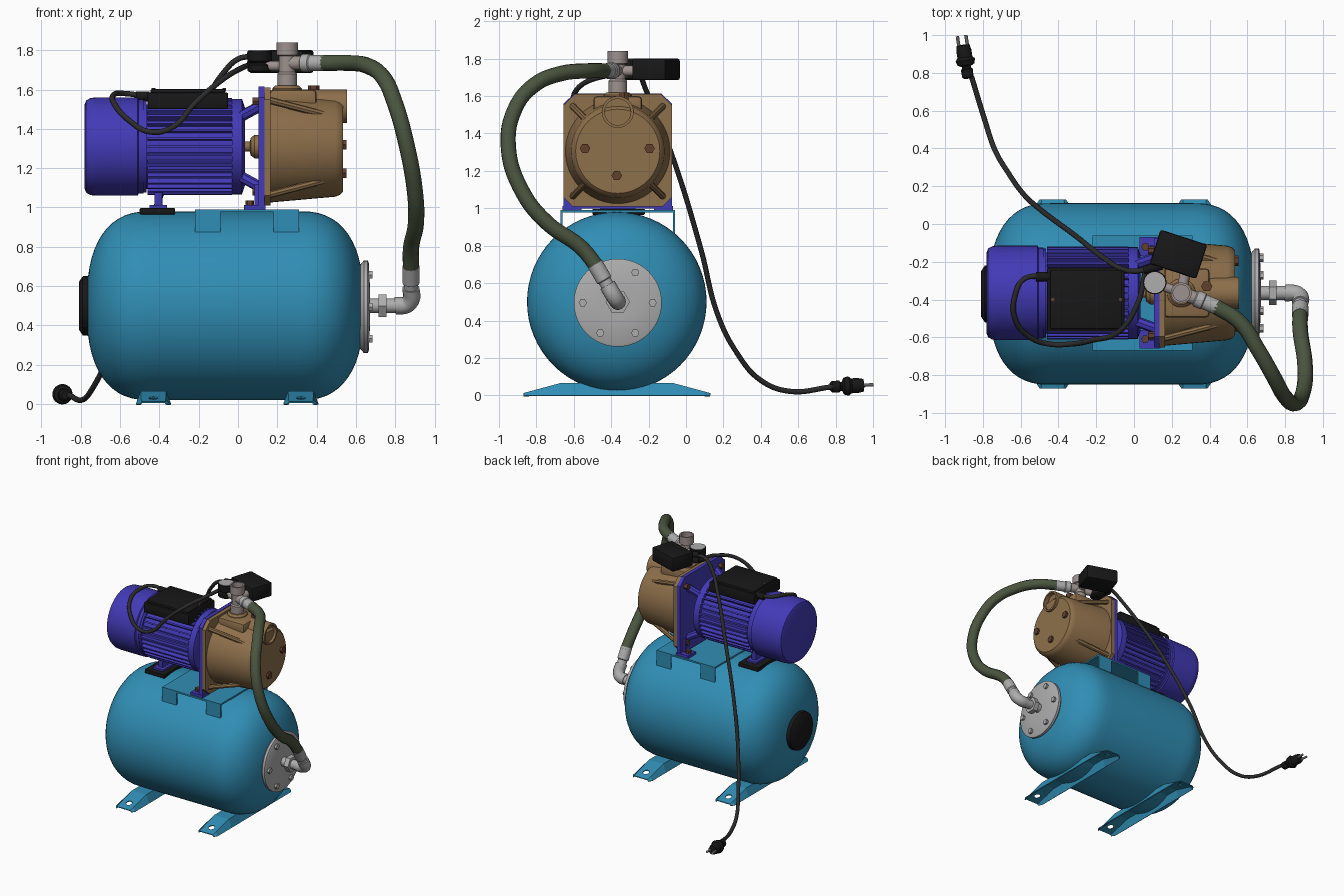
import bpy, bmesh, math
from mathutils import Vector, Matrix

if "Cube" in bpy.data.objects:
    bpy.data.objects.remove(bpy.data.objects["Cube"])

def mat(name, r, g, b):
    m = bpy.data.materials.new(name)
    m.diffuse_color = (r, g, b, 1)
    m.use_nodes = True
    m.node_tree.nodes["Principled BSDF"].inputs["Base Color"].default_value = m.diffuse_color
    return m

TEAL = mat("teal_paint", 0.03, 0.27, 0.46)
BLUE = mat("blue_paint", 0.055, 0.042, 0.47)
BRONZE = mat("bronze", 0.27, 0.16, 0.07)
RUST = mat("bolt_bronze", 0.12, 0.05, 0.025)
BLACK = mat("black_plastic", 0.009, 0.009, 0.009)
RUBBER = mat("cable_rubber", 0.025, 0.025, 0.025)
GREEN = mat("hose_green", 0.07, 0.09, 0.05)
STEEL = mat("steel", 0.42, 0.42, 0.42)
NICKEL = mat("nickel", 0.34, 0.29, 0.28)
CY = -0.365                       # shared centre line of tank, motor and pump

def finish(name, bm, m, smooth=True):
    bmesh.ops.recalc_face_normals(bm, faces=bm.faces)
    me = bpy.data.meshes.new(name)
    bm.to_mesh(me)
    bm.free()
    ob = bpy.data.objects.new(name, me)
    bpy.context.collection.objects.link(ob)
    me.materials.append(m)
    activate(ob)
    if smooth:
        bpy.ops.object.shade_smooth_by_angle(angle=math.radians(35))
    return ob

def activate(ob):
    bpy.ops.object.select_all(action='DESELECT')
    ob.select_set(True)
    bpy.context.view_layer.objects.active = ob

def lathe(name, origin, direction, profile, m, segs=32):
    """Revolve (height, radius) pairs around an axis; both ends are capped."""
    bm = bmesh.new()
    q, o = Vector(direction).to_track_quat('Z', 'Y'), Vector(origin)
    rings = [[bm.verts.new(o + q @ Vector((r * math.cos(2 * math.pi * i / segs),
              r * math.sin(2 * math.pi * i / segs), h))) for i in range(segs)] for h, r in profile]
    for a, b in zip(rings, rings[1:]):
        for i in range(segs):
            j = (i + 1) % segs
            bm.faces.new((a[i], a[j], b[j], b[i]))
    bm.faces.new(rings[0])
    bm.faces.new(rings[-1])
    return finish(name, bm, m)

def rod(name, p, q, r, m, segs=24):
    d = Vector(q) - Vector(p)
    return lathe(name, p, d, [(0, r), (d.length, r)], m, segs)

def box(name, lo, hi, m, bevel=0.0, rot=0.0):
    bm = bmesh.new()
    lo, hi = Vector(lo), Vector(hi)
    mx = Matrix.Translation((lo + hi) / 2) @ Matrix.Rotation(rot, 4, 'Z') @ Matrix.Diagonal((*(hi - lo), 1))
    bmesh.ops.create_cube(bm, size=1, matrix=mx)
    if bevel:
        bmesh.ops.bevel(bm, geom=bm.edges[:], offset=bevel, segments=2, affect='EDGES', profile=0.5)
    return finish(name, bm, m)

def prism(name, pts, x0, x1, m):
    """Extrude a (y, z) outline along x."""
    bm = bmesh.new()
    f = bm.faces.new([bm.verts.new((x0, y, z)) for y, z in pts])
    r = bmesh.ops.extrude_face_region(bm, geom=[f])
    bmesh.ops.translate(bm, vec=(x1 - x0, 0, 0), verts=[v for v in r['geom'] if isinstance(v, bmesh.types.BMVert)])
    return finish(name, bm, m)

def tube(name, pts, r, m):
    cu = bpy.data.curves.new(name, 'CURVE')
    cu.dimensions, cu.bevel_depth, cu.bevel_resolution = '3D', r, 4
    cu.resolution_u, cu.use_fill_caps = 8, True
    sp = cu.splines.new('BEZIER')
    sp.bezier_points.add(len(pts) - 1)
    for bp, p in zip(sp.bezier_points, pts):
        bp.co, bp.handle_left_type, bp.handle_right_type = p, 'AUTO', 'AUTO'
    ob = bpy.data.objects.new(name, cu)
    bpy.context.collection.objects.link(ob)
    cu.materials.append(m)
    activate(ob)
    bpy.ops.object.convert(target='MESH')
    bpy.ops.object.shade_smooth_by_angle(angle=math.radians(50))

# Pressure tank with domed ends
dome = [(0.33 * math.cos(t) ** 0.8, 0.48 * math.sin(t) ** 0.8 + 0.001)
        for t in [math.pi / 2 * i / 14 for i in range(14)]] + [(0, 0.48)]
tank = [(-0.375 - d, r) for d, r in dome] + [(0.375 + d, r) for d, r in reversed(dome)]
lathe("tank", (-0.065, -0.37, 0.5), (1, 0, 0), tank, TEAL, 64)
lathe("tank_rear_cap", (-0.74, -0.37, 0.5), (-1, 0, 0), [(0, 0.155), (0.05, 0.15), (0.07, 0.12)], BLACK)
lathe("tank_flange", (0.61, CY, 0.495), (1, 0, 0), [(0, 0.2), (0.03, 0.235), (0.05, 0.235), (0.055, 0.225), (0.062, 0.09)], STEEL, 48)
for i in range(6):
    a = i * math.pi / 3
    y, z = CY + 0.187 * math.cos(a), 0.495 + 0.187 * math.sin(a)
    rod(f"flange_bolt_{i}", (0.655, y, z), (0.685, y, z), 0.022, STEEL, 6)

# Folded sheet feet with bolt holes
for n, x in (("left", -0.43), ("right", 0.32)):
    bm = bmesh.new()
    rows = []
    for y, z, w in ((-0.5, 0.012, 0.06), (-0.47, 0.02, 0.062), (-0.3, 0.066, 0.065),
                    (0.3, 0.066, 0.065), (0.47, 0.02, 0.062), (0.5, 0.012, 0.06)):
        b = 0.07 if abs(y) == 0.5 else 0.09
        rows.append([bm.verts.new((x + dx, y - 0.37, h)) for dx, h in ((-b, 0), (-w, z), (w, z), (b, 0))])
    for a, b in zip(rows, rows[1:]):
        for i in range(3):
            bm.faces.new((a[i], a[i + 1], b[i + 1], b[i]))
    foot = finish(f"tank_foot_{n}", bm, TEAL, False)
    foot.modifiers.new("sheet", 'SOLIDIFY').thickness = 0.008
    for y in (-0.8, 0.06):
        hole = rod("hole_cutter", (x, y, -0.1), (x, y, 0.2), 0.024, TEAL)
        hole.hide_render = True
        md = foot.modifiers.new("hole", 'BOOLEAN')
        md.operation, md.object = 'DIFFERENCE', hole
        activate(foot)
        for mod in [k.name for k in foot.modifiers]:
            bpy.ops.object.modifier_apply(modifier=mod)
        bpy.data.objects.remove(hole)

# Saddle plate on the tank with bent flaps
box("saddle_plate", (-0.22, -0.67, 0.977), (0.31, -0.06, 0.99), TEAL)
for x in (-0.22, 0.18):
    for y in (-0.67, -0.07):
        box("saddle_flap", (x, y, 0.865), (x + 0.13, y + 0.01, 0.985), TEAL)

# Motor: fan cover, finned housing, end ring
MZ = 1.31
lathe("fan_cover", (-0.78, CY, MZ), (1, 0, 0),
      [(0, 0.215), (0.008, 0.235), (0.03, 0.247), (0.06, 0.25), (0.27, 0.25), (0.275, 0.24), (0.3, 0.24)], BLUE, 48)
lathe("motor_housing", (-0.5, CY, MZ), (1, 0, 0),
      [(0, 0.235), (0.035, 0.235), (0.035, 0.215), (0.47, 0.215), (0.47, 0.243), (0.52, 0.243), (0.535, 0.2)], BLUE, 48)
bm = bmesh.new()
for i in range(36):
    mx = (Matrix.Translation((-0.245, CY, MZ)) @ Matrix.Rotation(i * math.pi / 18, 4, 'X')
          @ Matrix.Translation((0, 0, 0.227)) @ Matrix.Diagonal((0.43, 0.012, 0.038, 1)))
    bmesh.ops.create_cube(bm, size=1, matrix=mx)
finish("cooling_fins", bm, BLUE, False)
box("terminal_box", (-0.46, -0.57, 1.5), (-0.05, -0.23, 1.585), BLACK, 0.008)
box("terminal_box_lid", (-0.445, -0.555, 1.58), (-0.065, -0.245, 1.603), BLACK, 0.008)
for x in (-0.43, -0.07):
    rod("lid_screw", (x, -0.4, 1.59), (x, -0.4, 1.607), 0.01, RUST, 10)
rod("terminal_cable_gland", (-0.52, -0.28, 1.565), (-0.45, -0.28, 1.565), 0.025, BLACK)
box("rear_support", (-0.425, -0.43, 0.99), (-0.385, -0.3, 1.12), BLUE, 0.005)
box("rear_support_base", (-0.45, -0.46, 0.995), (-0.36, -0.27, 1.012), BLUE)
box("rear_rubber_pad", (-0.5, -0.5, 0.965), (-0.32, -0.22, 0.997), BLACK, 0.005)

# Bracket between motor and pump
blue_plate = [(-0.29, 1.0), (0.29, 1.0), (0.29, 1.56), (0.23, 1.615), (-0.23, 1.615), (-0.29, 1.56)]
prism("bracket_plate", [(CY + y, z) for y, z in blue_plate], 0.105, 0.135, BLUE)
for s in (-1, 1):
    y = CY + s * 0.245
    box("bracket_foot", (0.03, y - 0.05, 0.99), (0.14, y + 0.05, 1.012), BLUE)
    rod("bracket_foot_bolt", (0.06, y, 1.0), (0.06, y, 1.035), 0.022, RUST, 6)
    box("bracket_gusset", (0.085, y - 0.01, 1.0), (0.125, y + 0.01, 1.12), BLUE)
    for t in (-1, 1):
        rod("bracket_strut", (0.01, CY + s * 0.15, MZ + t * 0.15), (0.12, CY + s * 0.19, MZ + t * 0.21), 0.028, BLUE, 8)
        y2, z2 = CY + s * 0.225, MZ + t * 0.23
        rod("bracket_bolt", (0.075, y2, z2), (0.11, y2, z2), 0.022, RUST, 6)
lathe("shaft_seal", (0.02, CY, MZ), (1, 0, 0), [(0, 0.025), (0.04, 0.025), (0.045, 0.045), (0.065, 0.06), (0.1, 0.06)], BRONZE)

# Pump casing: square flange, tapered drum, suction port
bronze_plate = [(-0.24, 1.01), (0.24, 1.01), (0.29, 1.06), (0.29, 1.55), (0.23, 1.61), (-0.23, 1.61), (-0.29, 1.55), (-0.29, 1.06)]
prism("pump_flange", [(CY + y, z) for y, z in bronze_plate], 0.134, 0.165, BRONZE)
lathe("pump_drum", (0.15, CY, 1.305), (1, 0, 0),
      [(0, 0.283), (0.02, 0.279), (0.345, 0.25), (0.37, 0.24), (0.385, 0.225)], BRONZE, 48)
lathe("suction_port", (0.2, CY, 1.515), (1, 0, 0), [(0, 0.085), (0.355, 0.085), (0.355, 0.07), (0.32, 0.07)], BRONZE)
box("port_block", (0.15, CY - 0.085, 1.35), (0.53, CY + 0.085, 1.53), BRONZE, 0.005)
box("outlet_boss", (0.16, CY - 0.13, 1.5), (0.4, CY + 0.13, 1.6), BRONZE, 0.02)
lathe("outlet_seat", (0.25, CY, 1.57), (0, 0, 1), [(0, 0.08), (0.035, 0.075), (0.05, 0.06)], BRONZE)
rod("filler_plug", (0.385, -0.33, 1.58), (0.385, -0.33, 1.62), 0.03, RUST, 6)
for y, z in ((-0.54, 1.32), (-0.195, 1.32), (-0.37, 1.175)):
    rod("casing_boss", (0.4, y, z), (0.535, y, z), 0.04, BRONZE, 20)
    rod("casing_plug", (0.53, y, z), (0.552, y, z), 0.028, RUST, 6)
for s in (-1, 1):
    for t in (-1, 1):
        rod("corner_rib", (0.16, CY + s * 0.24, 1.305 + t * 0.24), (0.45, CY + s * 0.165, 1.305 + t * 0.165), 0.018, BRONZE, 8)

# Multi-way fitting on the outlet
lathe("outlet_fitting", (0.25, CY, 1.61), (0, 0, 1),
      [(0, 0.05), (0.07, 0.05), (0.08, 0.042), (0.16, 0.042), (0.165, 0.055), (0.23, 0.055), (0.23, 0.043), (0.17, 0.043)], NICKEL)
rod("hose_branch", (0.25, CY, 1.735), (0.34, -0.4, 1.735), 0.036, NICKEL)
lathe("hose_top_ferrule", (0.32, -0.39, 1.735), (0.13, -0.055, 0), [(0, 0.03), (0.01, 0.045), (0.05, 0.045), (0.055, 0.04), (0.13, 0.04)], STEEL)
rod("gauge_branch", (0.25, CY, 1.72), (0.13, -0.32, 1.72), 0.025, NICKEL)
rod("switch_branch", (0.25, CY, 1.735), (0.28, -0.22, 1.735), 0.028, NICKEL)
lathe("pressure_gauge", (0.11, -0.31, 1.685), (0, 0, 1),
      [(0, 0.045), (0.01, 0.062), (0.04, 0.062), (0.05, 0.045), (0.06, 0.062), (0.112, 0.062)], BLACK)
rod("gauge_dial", (0.11, -0.31, 1.79), (0.11, -0.31, 1.8), 0.056, STEEL)
box("pressure_switch", (0.105, -0.255, 1.685), (0.365, -0.065, 1.8), BLACK, 0.012, math.radians(-18))
for z in (1.725, 1.77):
    rod("switch_cable_gland", (0.15, -0.22, z), (0.05, -0.245, z), 0.022, BLACK)

# Hose and tank elbow
rod("tank_pipe", (0.66, CY, 0.5), (0.84, CY, 0.5), 0.037, STEEL)
rod("tank_nut", (0.715, CY, 0.5), (0.755, CY, 0.5), 0.065, STEEL, 6)
tube("tank_elbow", [(0.8, CY, 0.5), (0.855, CY - 0.003, 0.505), (0.88, -0.385, 0.53), (0.88, -0.42, 0.59)], 0.044, STEEL)
lathe("hose_bottom_ferrule", (0.88, -0.41, 0.57), (0, -0.5, 0.86), [(0, 0.035), (0.05, 0.035), (0.055, 0.043), (0.15, 0.043)], STEEL)
tube("hose", [(0.88, -0.47, 0.68), (0.88, -0.56, 0.79), (0.905, -0.74, 0.92), (0.9, -0.87, 1.08), (0.855, -0.95, 1.33),
              (0.795, -0.91, 1.54), (0.74, -0.81, 1.66), (0.66, -0.67, 1.72), (0.56, -0.52, 1.735), (0.43, -0.435, 1.735)], 0.041, GREEN)

# Motor cable loop, power cable and plug
tube("motor_cable", [(0.06, -0.25, 1.725), (0.02, -0.42, 1.71), (-0.08, -0.57, 1.65), (-0.22, -0.615, 1.53),
                     (-0.33, -0.635, 1.41), (-0.45, -0.635, 1.385), (-0.55, -0.6, 1.44), (-0.63, -0.5, 1.53),
                     (-0.63, -0.38, 1.575), (-0.58, -0.29, 1.58), (-0.46, -0.28, 1.565)], 0.014, RUBBER)
tube("power_cable", [(0.07, -0.24, 1.77), (0, -0.25, 1.755), (-0.07, -0.235, 1.69), (-0.16, -0.18, 1.55), (-0.3, -0.07, 1.27),
                     (-0.5, 0.08, 0.78), (-0.595, 0.17, 0.43), (-0.665, 0.27, 0.23), (-0.74, 0.4, 0.08),
                     (-0.79, 0.55, 0.022), (-0.86, 0.78, 0.045)], 0.014, RUBBER)
plug = Vector((-0.15, 0.98, 0.05)).normalized()
start = Vector((-0.878, 0.77, 0.045))
lathe("plug_body", start, plug, [(0, 0.02), (0.01, 0.03), (0.05, 0.032), (0.055, 0.024), (0.065, 0.024), (0.075, 0.045),
                                 (0.1, 0.052), (0.115, 0.04), (0.15, 0.04), (0.18, 0.034)], BLACK, 24)
side = Vector((0.98, 0.15, 0)) * 0.023
for s in (-1, 1):
    p = start + plug * 0.17 + side * s
    rod("plug_pin", p, p + plug * 0.06, 0.009, STEEL, 10)
